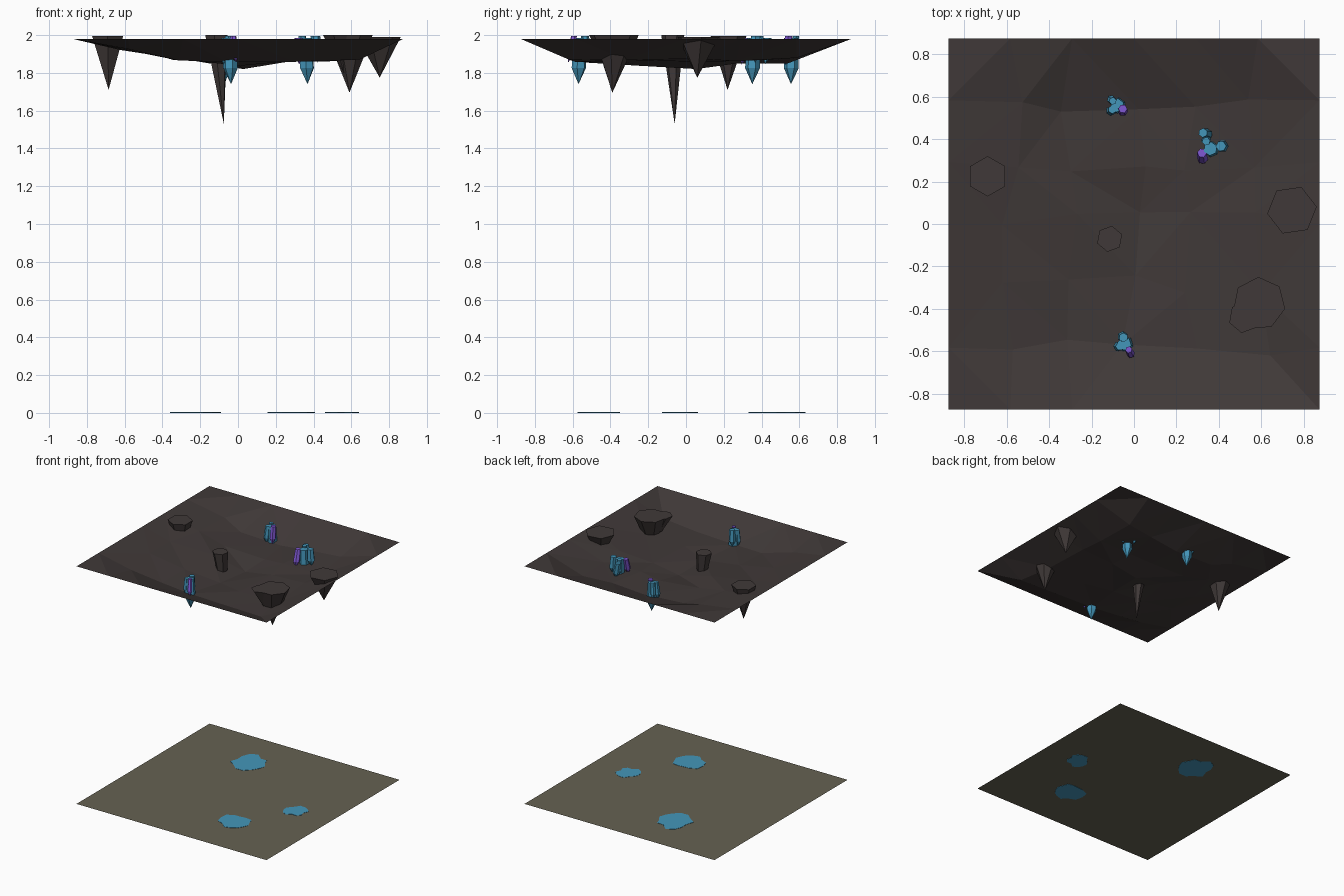
import bpy, bmesh, math, random

random.seed(4)
cube = bpy.data.objects.get("Cube")
if cube:
    bpy.data.objects.remove(cube)


def srgb(*c):
    return tuple(((v / 255 + 0.055) / 1.055) ** 2.4 for v in c) + (1.0,)


def material(name, color):
    m = bpy.data.materials.new(name)
    m.use_nodes = True
    m.diffuse_color = color
    m.node_tree.nodes["Principled BSDF"].inputs["Base Color"].default_value = color
    return m


STONE = material("dark stone", srgb(64, 57, 56))
FLOOR = material("olive ground", srgb(102, 98, 82))
BLUE = material("blue crystal", srgb(68, 150, 186))
PURPLE = material("purple crystal", srgb(128, 88, 212))
HALF = 0.875
TOP = 1.98


def finish(name, bm, mat):
    mesh = bpy.data.meshes.new(name)
    bm.normal_update()
    bm.to_mesh(mesh)
    bm.free()
    mesh.materials.append(mat)
    obj = bpy.data.objects.new(name, mesh)
    bpy.context.collection.objects.link(obj)
    return obj


def spike(name, rings, tip, mat, sides=6, turn=0.0):
    """Flat-capped faceted spike: rings of (x, y, z, radius) running down to a tip."""
    bm = bmesh.new()
    loops = []
    for x, y, z, r in rings:
        angles = [turn + math.tau * k / sides for k in range(sides)]
        loops.append([bm.verts.new((x + r * math.cos(a), y + r * math.sin(a), z)) for a in angles])
    point = bm.verts.new(tip)
    bm.faces.new(loops[0])
    for k in range(sides):
        n = (k + 1) % sides
        for up, low in zip(loops, loops[1:]):
            bm.faces.new((up[k], low[k], low[n], up[n]))
        bm.faces.new((loops[-1][k], point, loops[-1][n]))
    return finish(name, bm, mat)


# Flat ground sheet
bm = bmesh.new()
bmesh.ops.create_grid(bm, x_segments=1, y_segments=1, size=HALF)
bmesh.ops.translate(bm, verts=bm.verts, vec=(0, 0, 0.002))
finish("ground", bm, FLOOR)

# Thin irregular puddles showing on both sides of the ground
for i, (px, py, radius) in enumerate([(0.30, -0.45, 0.135), (0.55, -0.03, 0.09), (-0.22, 0.48, 0.14)]):
    bm = bmesh.new()
    rim = []
    for k in range(14):
        a = math.tau * k / 14
        r = radius * random.uniform(0.7, 1.15)
        rim.append(bm.verts.new((px + r * math.cos(a), py + r * math.sin(a), 0.0)))
    face = bm.faces.new(rim)
    lifted = bmesh.ops.extrude_face_region(bm, geom=[face])["geom"]
    bmesh.ops.translate(bm, verts=[v for v in lifted if isinstance(v, bmesh.types.BMVert)], vec=(0, 0, 0.004))
    bmesh.ops.recalc_face_normals(bm, faces=bm.faces)
    finish(f"puddle_{i + 1}", bm, BLUE)

# Sagging faceted ceiling sheet with a level border
sag_x = [TOP, 1.92, 1.865, 1.82, 1.84, 1.86, TOP]
sag_y = [TOP, 1.85, 1.835, 1.82, 1.85, 1.85, TOP]
bm = bmesh.new()
bmesh.ops.create_grid(bm, x_segments=6, y_segments=6, size=HALF)
for v in bm.verts:
    i, j = (round((c + HALF) / (2 * HALF) * 6) for c in v.co[:2])
    v.co.z = max(sag_x[i], sag_y[j])
    if 0 < i < 6 and 0 < j < 6:
        v.co.x += random.uniform(-0.06, 0.06)
        v.co.y += random.uniform(-0.06, 0.06)
        v.co.z += random.uniform(0.0, 0.025)
bmesh.ops.triangulate(bm, faces=bm.faces, quad_method='SHORT_EDGE')
finish("ceiling", bm, STONE)

# Stalactites: cap centre, cap height, cap radius, tip, sides, rotation
stalactites = [
    ((-0.69, 0.225), 1.995, 0.095, (-0.685, 0.22, 1.71), 6, 90),
    ((-0.115, -0.07), 2.0, 0.062, (-0.075, -0.06, 1.53), 6, 80),
    ((0.745, 0.065), 1.99, 0.118, (0.75, 0.06, 1.775), 6, 8),
    ((0.59, -0.375), 2.0, 0.125, (0.59, -0.39, 1.695), 7, 40),
    ((0.52, -0.44), 2.0, 0.075, (0.56, -0.41, 1.8), 6, 20),
]
for i, ((x, y), z, r, tip, sides, turn) in enumerate(stalactites):
    spike(f"stalactite_{i + 1}", [(x, y, z, r)], tip, STONE, sides, math.radians(turn))


def crystal(name, x, y, top, r, length, lean, mat):
    """Hexagonal crystal widening downward, then closing to a point."""
    lx, ly = lean
    rings = [(x, y, top, r),
             (x + lx * 0.65, y + ly * 0.65, top - length * 0.65, r * 1.2)]
    spike(name, rings, (x + lx, y + ly, top - length), mat, turn=random.random())


# Crystal clusters: centre, then satellites as offset, radius, length, lean, colour
clusters = {
    "back": ((-0.08, 0.56), [
        (0.027, -0.017, 0.021, 0.15, (0.0, -0.015), PURPLE),
        (-0.022, -0.02, 0.02, 0.15, (-0.01, -0.01), BLUE),
        (-0.02, 0.02, 0.018, 0.14, (-0.01, 0.01), BLUE)]),
    "side": ((0.36, 0.355), [
        (0.05, 0.012, 0.025, 0.14, (0.01, 0.0), BLUE),
        (-0.035, 0.075, 0.022, 0.14, (0.03, -0.01), BLUE),
        (-0.02, 0.035, 0.02, 0.13, (0.0, 0.01), BLUE),
        (-0.04, -0.02, 0.022, 0.14, (0.005, -0.04), PURPLE)]),
    "front": ((-0.045, -0.565), [
        (-0.005, 0.03, 0.022, 0.14, (-0.005, 0.005), BLUE),
        (-0.022, -0.012, 0.02, 0.14, (-0.01, 0.0), BLUE),
        (0.02, -0.028, 0.016, 0.14, (0.015, -0.03), PURPLE)]),
}
for place, ((cx, cy), satellites) in clusters.items():
    crystal(f"{place}_crystal_main", cx, cy, 1.985, 0.033, 0.245, (0.008, -0.004), BLUE)
    for i, (ox, oy, r, length, lean, mat) in enumerate(satellites):
        crystal(f"{place}_crystal_{i + 1}", cx + ox, cy + oy, 1.995 - 0.01 * (i % 2), r, length, lean, mat)
